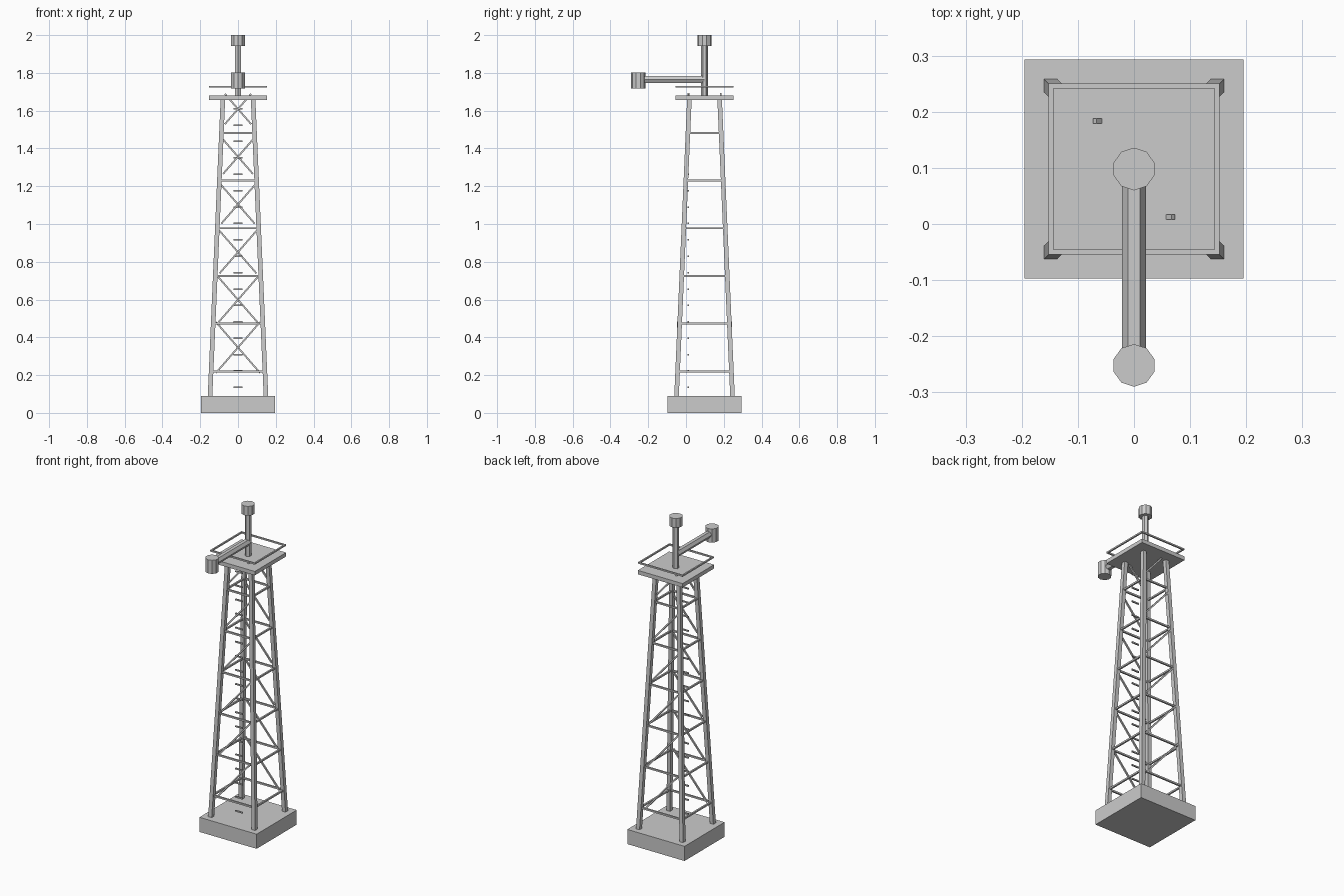
import bpy, bmesh, math
from mathutils import Vector

cube = bpy.data.objects.get("Cube")
if cube:
    bpy.data.objects.remove(cube, do_unlink=True)

CY = 0.098                       # tower axis in y
X, Y, Z = Vector((1, 0, 0)), Vector((0, 1, 0)), Vector((0, 0, 1))

steel = bpy.data.materials.new("grey_steel")
steel.use_nodes = True
steel.diffuse_color = (0.6, 0.6, 0.6, 1)
steel.node_tree.nodes["Principled BSDF"].inputs["Base Color"].default_value = (0.6, 0.6, 0.6, 1)


def prism(name, start, end, radius, sides, u, v, turn=0.0):
    """Prism from start to end, with its end caps in the plane of u and v."""
    bm = bmesh.new()
    rings = []
    for p in (start, end):
        ring = []
        for i in range(sides):
            a = turn + 2 * math.pi * i / sides
            ring.append(bm.verts.new(Vector(p) + radius * (math.cos(a) * u + math.sin(a) * v)))
        rings.append(ring)
    bm.faces.new(rings[0])
    bm.faces.new(rings[1])
    for i in range(sides):
        j = (i + 1) % sides
        bm.faces.new((rings[0][i], rings[0][j], rings[1][j], rings[1][i]))
    bmesh.ops.recalc_face_normals(bm, faces=bm.faces)
    mesh = bpy.data.meshes.new(name)
    bm.to_mesh(mesh)
    bm.free()
    mesh.materials.append(steel)
    ob = bpy.data.objects.new(name, mesh)
    bpy.context.collection.objects.link(ob)
    return ob


def bar(name, start, end, thick, u, v):
    return prism(name, start, end, thick / math.sqrt(2), 4, u, v, math.pi / 4)


def half_width(z):
    """Distance of the leg centres from the axis at a height."""
    return 0.148 - (z - 0.09) * 0.0433


# Base block and top platform
bar("base", (0, CY, 0), (0, CY, 0.09), 0.39, X, Y)
bar("platform", (0, CY, 1.657), (0, CY, 1.681), 0.305, X, Y)

# Four tapering legs
for sx in (-1, 1):
    for sy in (-1, 1):
        lo, hi = half_width(0.08), half_width(1.66)
        bar("leg", (sx * lo, CY + sy * lo, 0.08), (sx * hi, CY + sy * hi, 1.66), 0.024, X, Y)

# Horizontal ties at each level, with one diagonal brace above on front and back
PITCH = 0.2525
for k in range(6):
    z = 0.22 + k * PITCH
    w = half_width(z)
    mid = z + PITCH / 2
    m = half_width(mid)
    for s in (-1, 1):
        bar("cross_tie", (-w, CY + s * w, z), (w, CY + s * w, z), 0.01, Y, Z)
        bar("side_tie", (s * w, CY - w, z), (s * w, CY + w, z), 0.01, Y.cross(Z), Z)
        dx, dz = -s * 0.85 * m, 0.98 * m
        across = Vector((-dz, 0, dx)).normalized()
        y = CY + s * (m + 0.003)
        bar("brace", (-dx, y, mid - dz), (dx, y, mid + dz), 0.009, Y, across)

# Ladder rungs inside the front face
for k in range(18):
    z = 0.135 + k * 0.0868
    bar("rung", (-0.025, 0.011, z), (0.025, 0.011, z), 0.008, Y, Z)

# Guard rail around the platform
R = 0.148
for s in (-1, 1):
    bar("rail_x", (-R - 0.0045, CY + s * R, 1.727), (R + 0.0045, CY + s * R, 1.727), 0.009, Y, Z)
    bar("rail_y", (s * R, CY - R, 1.727), (s * R, CY + R, 1.727), 0.009, X, Z)

# Mast, arm and their end drums
prism("mast", (0, CY, 1.67), (0, CY, 1.96), 0.018, 6, Y, X)
prism("arm", (0, CY, 1.765), (0, -0.25, 1.765), 0.021, 6, X, Z)
prism("mast_drum", (0, CY, 1.943), (0, CY, 2.0), 0.038, 10, Y, X)
prism("arm_drum", (0, -0.252, 1.718), (0, -0.252, 1.802), 0.038, 10, Y, X)
